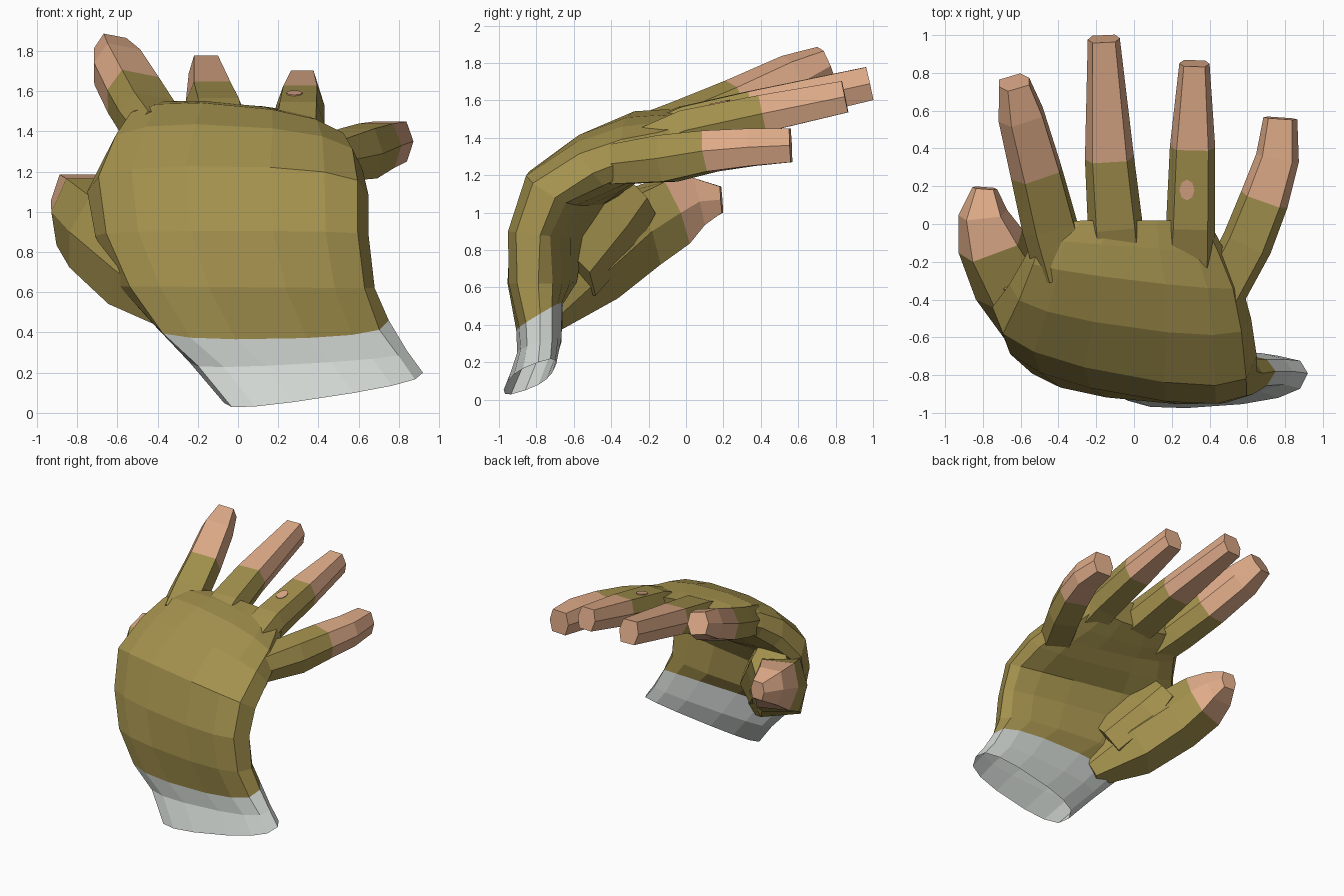
import bpy, bmesh, math
from mathutils import Vector

if "Cube" in bpy.data.objects:
    bpy.data.objects.remove(bpy.data.objects["Cube"])

def material(name, rgb):
    m = bpy.data.materials.new(name)
    m.diffuse_color = (*rgb, 1)
    m.use_nodes = True
    m.node_tree.nodes["Principled BSDF"].inputs["Base Color"].default_value = m.diffuse_color
    return m

OLIVE = material("olive glove", (0.37, 0.285, 0.075))
SKIN = material("skin", (0.74, 0.41, 0.25))
CUFF = material("pale grey cuff", (0.64, 0.68, 0.65))
MATS = [OLIVE, SKIN, CUFF]

def loft(name, rings, mat_of):
    """Skin closed rings into one flat-shaded mesh; mat_of(segment) picks the colour."""
    bm = bmesh.new()
    vr = [[bm.verts.new(p) for p in r] for r in rings]
    n, last = len(vr[0]), len(vr) - 2
    for s in range(last + 1):
        for i in range(n):
            j = (i + 1) % n
            f = bm.faces.new((vr[s][i], vr[s][j], vr[s + 1][j], vr[s + 1][i]))
            f.material_index = mat_of(s)
    bm.faces.new(vr[0][::-1]).material_index = mat_of(0)
    bm.faces.new(vr[-1]).material_index = mat_of(last)
    bmesh.ops.recalc_face_normals(bm, faces=bm.faces)
    me = bpy.data.meshes.new(name)
    bm.to_mesh(me)
    bm.free()
    for m in MATS:
        me.materials.append(m)
    ob = bpy.data.objects.new(name, me)
    bpy.context.collection.objects.link(ob)
    return ob

def hand_ring(left, right, normal, back, palm, sides=14):
    """Boxy oval between two edge points, bulging to the back and to the palm."""
    l, r = Vector(left), Vector(right)
    c, u = (l + r) / 2, (r - l) / 2
    nrm = Vector((0, *normal)).normalized()
    pts = []
    for k in range(sides):
        a = 2 * math.pi * k / sides
        ca, sa = math.cos(a), math.sin(a)
        cu = math.copysign(abs(ca) ** 0.8, ca)
        sv = math.copysign(abs(sa) ** 0.7, sa)
        pts.append(c + u * cu + nrm * sv * (back if sv > 0 else palm))
    return pts

# Cuff, palm and knuckles as one bent tube
rings = [
    hand_ring((-0.07, -0.86, 0.05), (0.92, -0.79, 0.20), (-1, -0.35), 0.15, 0.13),
    hand_ring((-0.24, -0.78, 0.25), (0.84, -0.78, 0.31), (-1, -0.3), 0.13, 0.12),
    hand_ring((-0.42, -0.76, 0.44), (0.75, -0.78, 0.46), (-1, -0.6), 0.16, 0.13),
    hand_ring((-0.59, -0.67, 0.63), (0.68, -0.79, 0.62), (-1, 0), 0.21, 0.13),
    hand_ring((-0.71, -0.54, 0.88), (0.65, -0.78, 0.88), (-1, 0.1), 0.25, 0.08)]
rings += [
    hand_ring((-0.75, -0.44, 1.10), (0.65, -0.70, 1.08), (-0.85, 0.5), 0.27, 0.10),
    hand_ring((-0.66, -0.32, 1.28), (0.62, -0.50, 1.21), (-0.6, 0.8), 0.23, 0.15),
    hand_ring((-0.58, -0.18, 1.39), (0.57, -0.32, 1.28), (-0.25, 1), 0.20, 0.14),
    hand_ring((-0.53, -0.08, 1.44), (0.49, -0.16, 1.34), (0, 1), 0.15, 0.13),
    hand_ring((-0.40, 0.01, 1.47), (0.40, 0.01, 1.42), (0.1, 1), 0.09, 0.10)]
hand = loft("gloved_hand", rings, lambda s: 2 if s < 2 else 0)
bpy.context.view_layer.objects.active = hand

# Six-sided finger section with a flat top
HEX = [(1, 0), (0.7, 1), (-0.7, 1), (-1, 0), (-0.7, -1), (0.7, -1)]

def digit(name, split, roll, *stations):
    """Fuse onto the hand a finger along (x, y, z, half width, half thickness)."""
    ctr = [Vector(s[:3]) for s in stations]
    rings = []
    for i, s in enumerate(stations):
        t = (ctr[min(i + 1, len(ctr) - 1)] - ctr[max(i - 1, 0)]).normalized()
        side = t.cross(Vector((0, 0, 1))).normalized()
        up = side.cross(t)
        ca, sa = math.cos(roll), math.sin(roll)
        side, up = side * ca + up * sa, up * ca - side * sa
        rings.append([ctr[i] + side * a * s[3] + up * b * s[4] for a, b in HEX])
    part = loft(name, rings, lambda s: int(s >= split))
    mod = hand.modifiers.new("fuse", "BOOLEAN")
    mod.operation, mod.solver, mod.object = "UNION", "EXACT", part
    bpy.ops.object.modifier_apply(modifier=mod.name)
    bpy.data.objects.remove(part)

# Fingers with bare tips
digit("index_finger", 2, -0.2,
      (-0.38, -0.25, 1.38, 0.15, 0.11), (-0.45, 0, 1.47, 0.15, 0.115),
      (-0.52, 0.28, 1.58, 0.14, 0.12), (-0.6, 0.58, 1.72, 0.125, 0.115),
      (-0.635, 0.75, 1.8, 0.085, 0.085))
digit("middle_finger", 2, 0,
      (-0.08, -0.22, 1.38, 0.15, 0.10), (-0.1, 0, 1.455, 0.145, 0.115),
      (-0.13, 0.35, 1.55, 0.13, 0.10), (-0.16, 0.98, 1.69, 0.085, 0.09))
digit("ring_finger", 2, 0,
      (0.29, -0.25, 1.34, 0.14, 0.10), (0.3, 0, 1.44, 0.13, 0.11),
      (0.31, 0.41, 1.53, 0.12, 0.10), (0.32, 0.85, 1.62, 0.08, 0.085))
digit("little_finger", 2, 0,
      (0.42, -0.44, 1.25, 0.13, 0.10), (0.6, -0.1, 1.29, 0.135, 0.125),
      (0.69, 0.13, 1.33, 0.13, 0.11), (0.76, 0.35, 1.35, 0.115, 0.10),
      (0.775, 0.56, 1.36, 0.09, 0.09))

# Thumb rising out of the heel of the palm, and the web beside it
digit("thumb", 3, 0,
      (-0.18, -0.76, 0.46, 0.12, 0.10), (-0.46, -0.55, 0.71, 0.22, 0.20),
      (-0.67, -0.29, 0.9, 0.20, 0.20), (-0.76, -0.09, 1.0, 0.18, 0.18),
      (-0.8, 0.06, 1.06, 0.13, 0.13), (-0.79, 0.19, 1.07, 0.065, 0.07))
digit("thumb_web", 9, 0,
      (-0.3, -0.66, 0.68, 0.22, 0.16), (-0.5, -0.43, 0.93, 0.20, 0.16),
      (-0.58, -0.27, 1.08, 0.14, 0.11))

# Open the end of the cuff
bm = bmesh.new()
bm.from_mesh(hand.data)
end = [f for f in bm.faces if len(f.verts) >= 14 and f.calc_center_median().z < 0.25]
bmesh.ops.delete(bm, geom=end, context="FACES")
bm.to_mesh(hand.data)
bm.free()

# Small worn hole showing skin on the ring finger
def oval(lift):
    angles = [math.pi * k / 4 for k in range(8)]
    return [(0.28 + 0.04 * math.cos(a), 0.18 + 0.055 * math.sin(a),
             1.588 + lift + 0.012 * math.sin(a)) for a in angles]
loft("worn_hole", [oval(-0.003), oval(0.005)], lambda s: 1)
